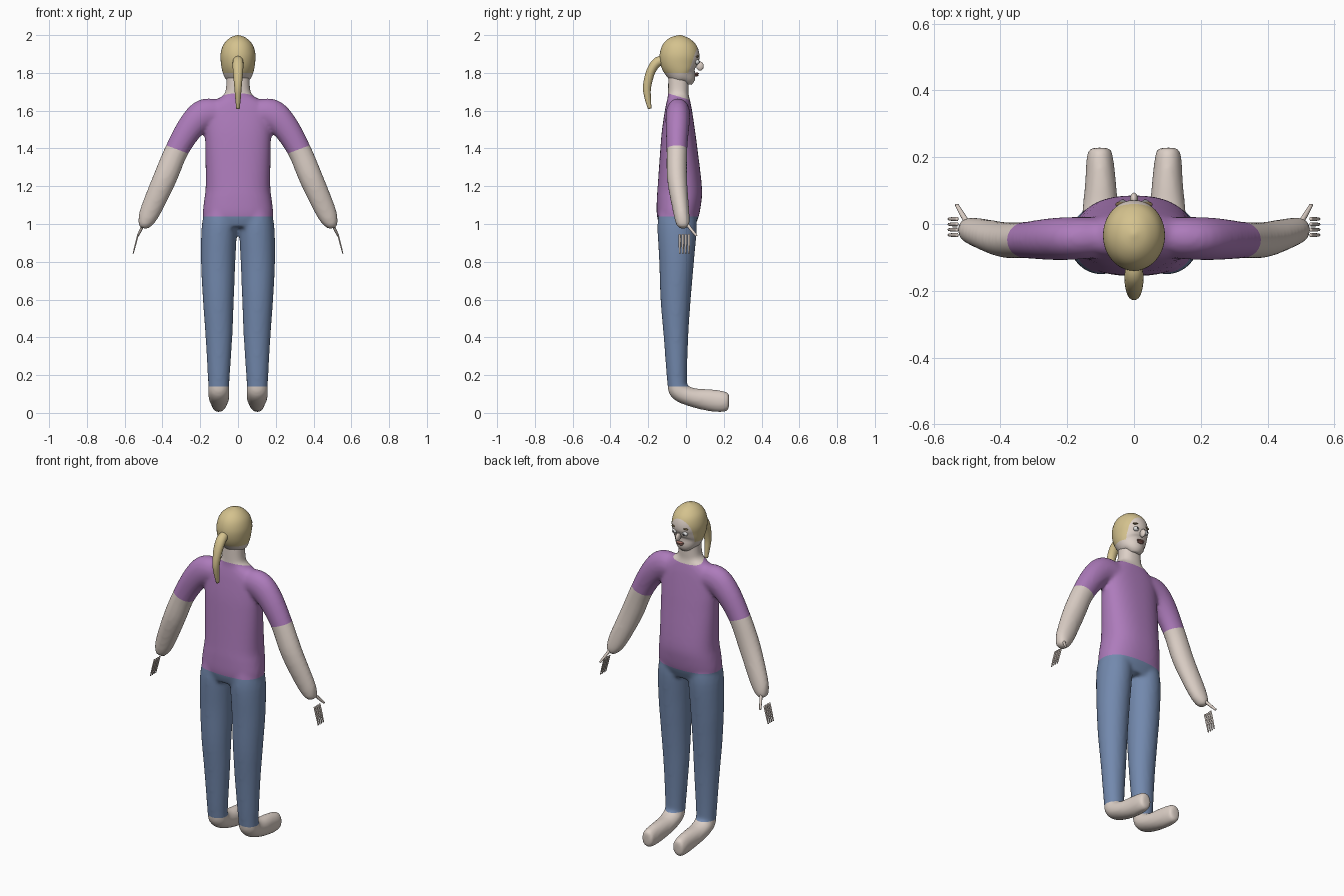
import bpy, bmesh, math
from mathutils import Vector

cube = bpy.data.objects.get("Cube")
if cube:
    bpy.data.objects.remove(cube, do_unlink=True)

X, Y = Vector((1, 0, 0)), Vector((0, 1, 0))


def material(name, rgb):
    m = bpy.data.materials.new(name)
    m.use_nodes = True
    m.diffuse_color = (*rgb, 1)
    bsdf = next(n for n in m.node_tree.nodes if n.type == 'BSDF_PRINCIPLED')
    bsdf.inputs["Base Color"].default_value = (*rgb, 1)
    return m


SKIN = material("skin", (.72, .63, .57))
SHIRT = material("purple shirt", (.42, .20, .50))
JEANS = material("blue jeans", (.17, .25, .42))
HAIR = material("blond hair", (.66, .54, .27))
WHITE = material("eye white", (.75, .75, .75))
DARK = material("pupil dark", (.03, .03, .035))
BROW = material("brow brown", (.20, .14, .07))
LIPS = material("lips", (.36, .17, .14))


def spline(rows, steps):
    """Catmull-Rom interpolation through rows of numbers."""
    out = []
    for i in range(len(rows) - 1):
        p = [rows[max(0, min(len(rows) - 1, i + k))] for k in (-1, 0, 1, 2)]
        for s in range(steps):
            t = s / steps
            out.append([b + .5 * t * (c - a + t * (2 * a - 5 * b + 4 * c - d + t * (3 * (b - c) + d - a)))
                        for a, b, c, d in zip(*p)])
    return out + [list(rows[-1])]


def loft(bm, rows, axis, sides=32, power=1.0, steps=4):
    """Tube through rows of x, y, z, half size along axis, half size across it."""
    rows = spline(rows, steps)
    centres = [Vector(r[:3]) for r in rows]
    rings = []
    for i, (c, r) in enumerate(zip(centres, rows)):
        t = centres[min(i + 1, len(rows) - 1)] - centres[max(i - 1, 0)]
        across = t.cross(axis).normalized()
        ring = []
        for k in range(sides):
            co, si = math.cos(math.tau * k / sides), math.sin(math.tau * k / sides)
            u = math.copysign(abs(co) ** power, co) * r[3]
            v = math.copysign(abs(si) ** power, si) * r[4]
            ring.append(bm.verts.new(c + axis * u + across * v))
        rings.append(ring)
    faces = [bm.faces.new(rings[0]), bm.faces.new(rings[-1][::-1])]
    for a, b in zip(rings, rings[1:]):
        for k in range(sides):
            n = (k + 1) % sides
            faces.append(bm.faces.new((a[k], b[k], b[n], a[n])))
    bmesh.ops.recalc_face_normals(bm, faces=faces)


def finish(name, bm, mats):
    me = bpy.data.meshes.new(name)
    bm.to_mesh(me)
    bm.free()
    for m in mats:
        me.materials.append(m)
    me.shade_smooth()
    ob = bpy.data.objects.new(name, me)
    bpy.context.collection.objects.link(ob)
    return ob


def cut(bm, co, no, where):
    """Split the chosen faces along a plane to get a clean colour edge."""
    faces = [f for f in bm.faces if where(f.calc_center_median())]
    geom = set(faces)
    for f in faces:
        geom.update(f.edges)
        geom.update(f.verts)
    bmesh.ops.bisect_plane(bm, geom=list(geom), dist=1e-5, plane_co=co, plane_no=no)


def ball(name, loc, size, mat, turn=0):
    bm = bmesh.new()
    bmesh.ops.create_uvsphere(bm, u_segments=20, v_segments=12, radius=1)
    ob = finish(name, bm, [mat])
    ob.location, ob.scale = loc, size
    ob.rotation_euler[1] = turn
    return ob


# Body: torso with neck, arms and legs lofted, then fused into one skin
bm = bmesh.new()
torso = [(.98, -.048, .165, .09), (1.04, -.045, .186, .11), (1.12, -.037, .18, .118),
         (1.2, -.033, .171, .117), (1.4, -.038, .173, .098), (1.5, -.04, .175, .087),
         (1.6, -.04, .17, .072), (1.65, -.04, .125, .062), (1.68, -.041, .08, .055),
         (1.71, -.04, .065, .055), (1.8, -.04, .06, .054)]
loft(bm, [(0, y, z, a, b) for z, y, a, b in torso], X, 48, .85)
arm = [(.09, -.04, 1.585, .06, .07), (.175, -.043, 1.58, .064, .083), (.245, -.045, 1.52, .063, .073),
       (.322, -.048, 1.395, .055, .063), (.39, -.047, 1.235, .053, .063), (.468, -.025, 1.06, .043, .054),
       (.495, -.017, 1.0, .036, .036), (.503, -.015, .978, .022, .02)]
leg = [(.09, -.047, 1.08, .085, .095), (.099, -.047, .98, .094, .104), (.105, -.05, .8, .091, .092),
       (.104, -.055, .6, .082, .08), (.101, -.053, .4, .071, .065), (.102, -.047, .17, .057, .053),
       (.102, -.035, .115, .057, .052), (.101, .03, .083, .055, .05), (.1, .12, .068, .047, .058),
       (.102, .19, .06, .041, .057), (.102, .228, .058, .034, .046)]
for s in (-1, 1):
    loft(bm, [(s * r[0], *r[1:]) for r in arm], Y)
    loft(bm, [(s * r[0], *r[1:]) for r in leg], X)
body = finish("body", bm, [SKIN, SHIRT, JEANS])
remesh = body.modifiers.new("fuse", 'REMESH')
remesh.mode, remesh.voxel_size = 'VOXEL', .01
relax = body.modifiers.new("relax", 'SMOOTH')
relax.factor, relax.iterations = .5, 8
graph = bpy.context.evaluated_depsgraph_get()
fused = bpy.data.meshes.new_from_object(body.evaluated_get(graph))
body.modifiers.clear()

# Clothes: clean cuts at hem, cuffs, neckline and sleeves
HEM, CUFF = 1.04, .14
NECK, NECK_N = Vector((0, -.04, 1.675)), Vector((0, .3, 1))
SLEEVE, SLEEVE_N = Vector((.322, 0, 1.395)), Vector((.35, 0, -.94))


def is_arm(c):
    return abs(c.x) > .21 and c.z > .9


bm = bmesh.new()
bm.from_mesh(fused)
for z in (HEM, CUFF):
    cut(bm, (0, 0, z), (0, 0, 1), lambda c: not is_arm(c))
cut(bm, NECK, NECK_N, lambda c: abs(c.x) < .12 and c.z > 1.5)
for s in (-1, 1):
    mirror = Vector((s, 1, 1))
    cut(bm, SLEEVE * mirror, SLEEVE_N * mirror, lambda c: is_arm(c) and c.x * s > 0)
for f in bm.faces:
    c = f.calc_center_median()
    if is_arm(c):
        f.material_index = 0 if (Vector((abs(c.x), c.y, c.z)) - SLEEVE).dot(SLEEVE_N) > 0 else 1
    elif c.z > HEM:
        f.material_index = 0 if abs(c.x) < .12 and (c - NECK).dot(NECK_N) > 0 else 1
    else:
        f.material_index = 2 if c.z > CUFF else 0
    f.smooth = True
bm.to_mesh(body.data)
bm.free()

# Head: egg-shaped loft with the hair divided off by two planes
bm = bmesh.new()
head = [(1.74, .0, .03, .028), (1.765, .0, .058, .052), (1.8, -.02, .08, .079), (1.85, -.033, .09, .101),
        (1.9, -.034, .092, .105), (1.95, -.033, .077, .088), (1.985, -.031, .043, .05), (2.0, -.03, .004, .004)]
loft(bm, [(0, y, z, a, b) for z, y, a, b in head], X, 40)
HAIRLINE, HAIR_N = Vector((0, .012, 1.8)), Vector((0, -.13, .045))
cut(bm, (0, 0, 1.8), (0, 0, 1), lambda c: True)
cut(bm, HAIRLINE, HAIR_N, lambda c: c.z > 1.8)
for f in bm.faces:
    c = f.calc_center_median()
    f.material_index = int(c.z > 1.8 and (c - HAIRLINE).dot(HAIR_N) > 0)
finish("head", bm, [SKIN, HAIR])

# Ponytail
bm = bmesh.new()
loft(bm, [(0, -.11, 1.865, .022, .026), (0, -.15, 1.858, .028, .026), (0, -.185, 1.81, .027, .024),
          (0, -.206, 1.73, .02, .022), (0, -.203, 1.67, .015, .017), (0, -.192, 1.61, .009, .01)], X, 16)
finish("ponytail", bm, [HAIR])

# Face
ball("nose", (0, .074, 1.836), (.012, .02, .024), SKIN)
ball("upper_lip", (0, .057, 1.796), (.024, .012, .006), LIPS)
ball("lower_lip", (0, .054, 1.787), (.019, .012, .006), LIPS)
for s, side in ((-1, "right"), (1, "left")):
    ball(side + "_eye", (s * .034, .058, 1.858), (.016, .014, .013), WHITE)
    ball(side + "_pupil", (s * .034, .069, 1.858), (.006, .005, .006), DARK)
    ball(side + "_brow", (s * .036, .059, 1.888), (.02, .009, .005), BROW, s * .15)

    # Fingers and thumb
    bm = bmesh.new()
    for y in (-.033, -.017, -.001, .015):
        loft(bm, [(s * .529, y, .945, .006, .004), (s * .542, y, .895, .006, .004),
                  (s * .555, y, .843, .004, .003)], Y, 10)
    finish(side + "_fingers", bm, [SKIN])
    bm = bmesh.new()
    loft(bm, [(s * .5, .005, 1.0, .009, .009), (s * .515, .03, .968, .008, .008),
              (s * .53, .056, .937, .006, .006)], X, 10)
    finish(side + "_thumb", bm, [SKIN])
